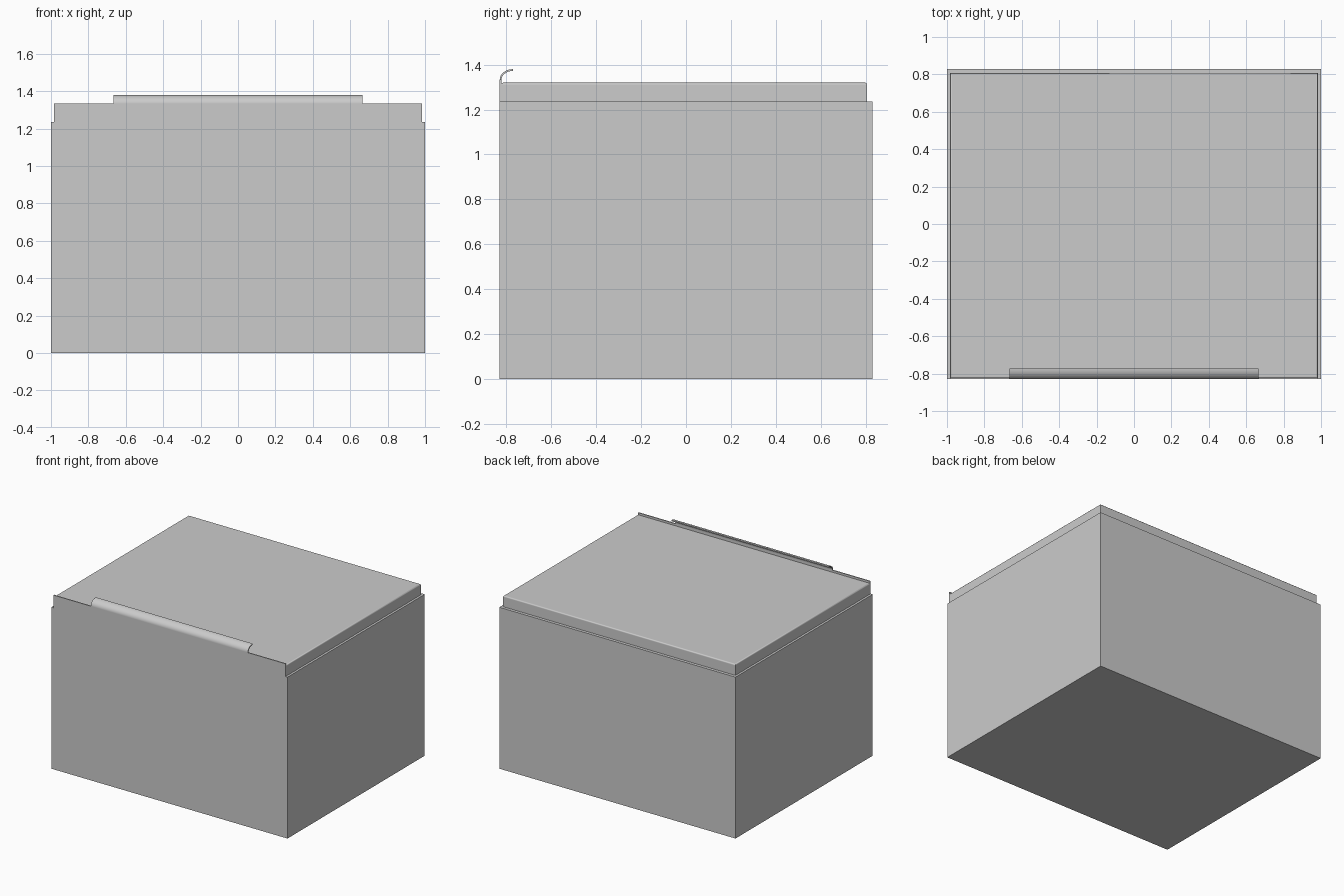
import bpy, bmesh, math

if "Cube" in bpy.data.objects:
    bpy.data.objects.remove(bpy.data.objects["Cube"])

grey = bpy.data.materials.new("light_grey")
grey.diffuse_color = (0.6, 0.6, 0.6, 1)
grey.use_nodes = True
grey.node_tree.nodes["Principled BSDF"].inputs["Base Color"].default_value = grey.diffuse_color


def finish(bm, name):
    bmesh.ops.recalc_face_normals(bm, faces=bm.faces) if name != "front_panel" else None
    mesh = bpy.data.meshes.new(name)
    bm.to_mesh(mesh)
    bm.free()
    ob = bpy.data.objects.new(name, mesh)
    bpy.context.collection.objects.link(ob)
    mesh.materials.append(grey)
    bpy.ops.object.select_all(action='DESELECT')
    ob.select_set(True)
    bpy.context.view_layer.objects.active = ob
    return ob


def box(name, lo, hi, bevel=0):
    bm = bmesh.new()
    bmesh.ops.create_cube(bm, size=1)
    for v in bm.verts:
        v.co = [(a + b) / 2 + c * (b - a) for a, b, c in zip(lo, hi, v.co)]
    if bevel:
        top = [e for e in bm.edges if all(v.co.z > hi[2] - 1e-4 for v in e.verts)]
        bmesh.ops.bevel(bm, geom=top, offset=bevel, segments=3, profile=0.5, affect='EDGES')
    return finish(bm, name)


def smooth(ob):
    bpy.ops.object.shade_smooth_by_angle(angle=math.radians(35))
    ob.modifiers.new("normals", 'WEIGHTED_NORMAL').keep_sharp = True


# body
box("body", (-1, -0.829, 0), (1, 0.83, 1.235))

# lid, slightly inset on the sides and back
smooth(box("lid", (-0.983, -0.824, 1.22), (0.983, 0.807, 1.32), 0.01))

# sheet front panel with raised lip and curled handle
bm = bmesh.new()
HALF = 0.665
right = [(1, 0), (1, 1.235), (0.983, 1.235), (0.983, 1.333), (HALF, 1.333)]
outline = right + [(-x, z) for x, z in reversed(right)]
verts = [bm.verts.new((x, -0.83, z)) for x, z in outline]
bm.faces.new(verts)
a, b = verts[5], verts[4]           # left and right foot of the handle
STEPS = 10
for i in range(1, STEPS + 1):
    t = math.pi / 2 * i / STEPS
    y, z = -0.772 - 0.058 * math.cos(t), 1.333 + 0.047 * math.sin(t)
    c, d = bm.verts.new((-HALF, y, z)), bm.verts.new((HALF, y, z))
    bm.faces.new((a, b, d, c))
    a, b = c, d
panel = finish(bm, "front_panel")
panel.modifiers.new("thickness", 'SOLIDIFY').thickness = 0.008
bpy.ops.object.modifier_apply(modifier="thickness")
smooth(panel)
